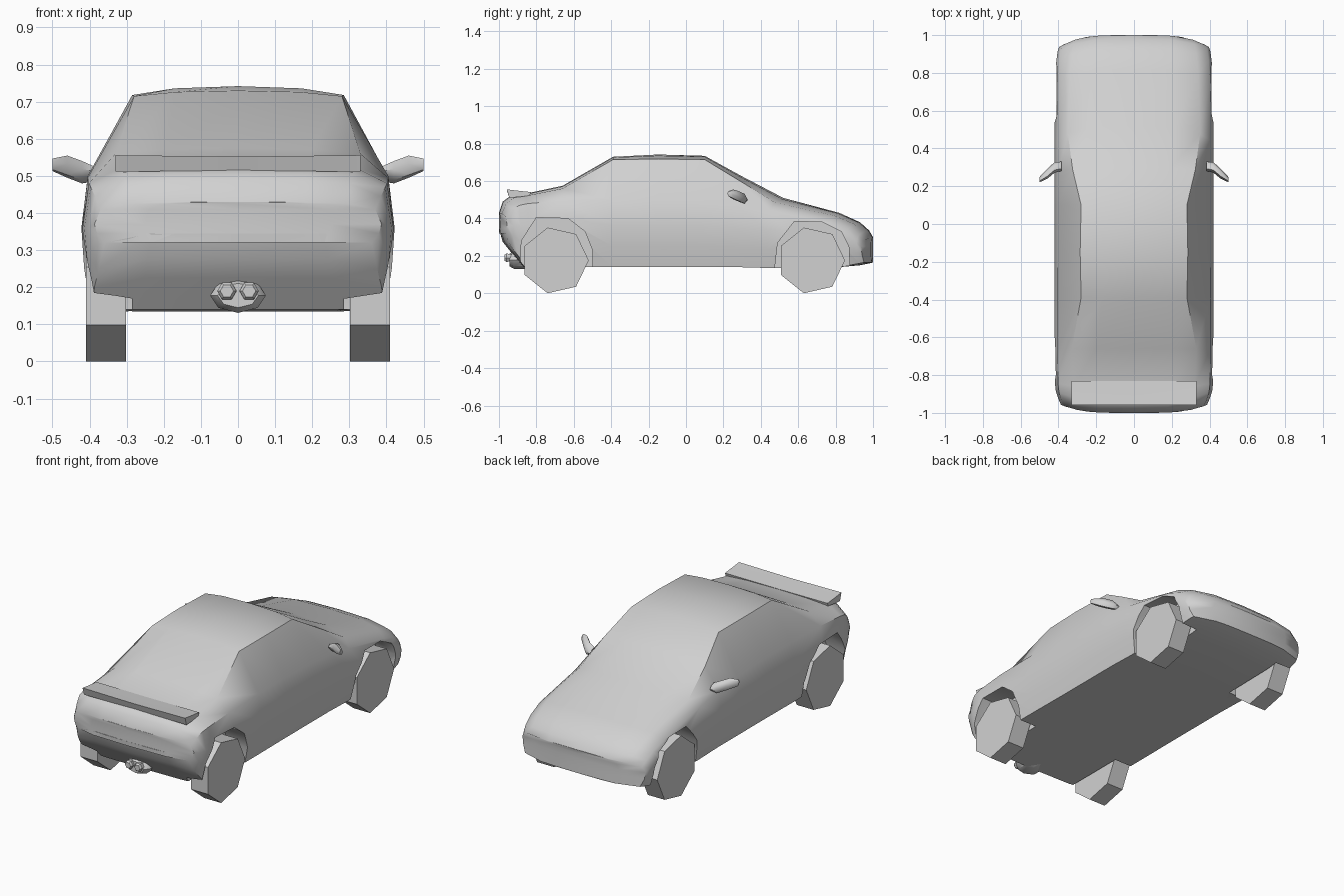
import bpy
import bmesh
from math import cos, sin, pi, radians
from mathutils import Vector

old_cube = bpy.data.objects.get("Cube")
if old_cube:
    bpy.data.objects.remove(old_cube, do_unlink=True)

grey = bpy.data.materials.new("plain grey")
grey.use_nodes = True
grey.diffuse_color = (0.64, 0.64, 0.64, 1)
grey.node_tree.nodes["Principled BSDF"].inputs["Base Color"].default_value = grey.diffuse_color


def finish(name, bm):
    """Clean a bmesh and turn it into an object."""
    bmesh.ops.remove_doubles(bm, verts=bm.verts, dist=0.0005)
    bmesh.ops.recalc_face_normals(bm, faces=bm.faces)
    mesh = bpy.data.meshes.new(name)
    bm.to_mesh(mesh)
    bm.free()
    mesh.materials.append(grey)
    obj = bpy.data.objects.new(name, mesh)
    bpy.context.collection.objects.link(obj)
    return obj


def select_only(obj):
    bpy.ops.object.select_all(action='DESELECT')
    obj.select_set(True)
    bpy.context.view_layer.objects.active = obj


def smooth(obj, angle):
    select_only(obj)
    bpy.ops.object.shade_smooth_by_angle(angle=radians(angle))


def bridge(bm, rings):
    """Join successive closed rings of points with quads."""
    loops = [[bm.verts.new(p) for p in ring] for ring in rings]
    for a, b in zip(loops, loops[1:]):
        for i in range(len(a)):
            j = (i + 1) % len(a)
            bm.faces.new((a[i], a[j], b[j], b[i]))
    return loops


def loft(name, rings):
    """Capped loft through rings."""
    bm = bmesh.new()
    loops = bridge(bm, rings)
    bm.faces.new(loops[0])
    bm.faces.new(loops[-1])
    return finish(name, bm)


def ring_y(x, y, z, rx, rz, sides):
    """Upright ellipse of points facing along y."""
    return [(x + rx * cos(2 * pi * i / sides), y, z + rz * sin(2 * pi * i / sides))
            for i in range(sides)]


# Body stations: y, plan bend, top z, roof edge x z, shoulder x z, waist z, bottom z
stations = [
    (-1.0, .06, .43, .30, .425, .37, .41, .37, .32),
    (-.98, .07, .49, .30, .48, .385, .445, .36, .25),
    (-.94, .06, .52, .31, .51, .397, .47, .36, .2),
    (-.87, .03, .53, .32, .52, .402, .48, .36, .14),
    (-.66, 0, .575, .33, .56, .405, .495, .36, .14),
    (-.39, 0, .73, .28, .715, .405, .5, .36, .14),
    (-.15, 0, .742, .285, .718, .403, .5, .36, .14),
    (.1, 0, .735, .28, .715, .403, .49, .36, .14),
    (.3, -.03, .625, .325, .6, .403, .475, .35, .14),
    (.52, -.09, .51, .35, .485, .403, .445, .34, .135),
    (.82, -.06, .43, .34, .415, .403, .38, .32, .14),
    (.93, -.08, .38, .33, .37, .395, .345, .3, .15),
    (.98, -.08, .335, .32, .33, .388, .31, .27, .16),
    (1.0, -.08, .3, .31, .295, .38, .28, .25, .165),
]


def bent(x, y, z, bend):
    return Vector((x, y + bend * (abs(x) / .42) ** 4, z))


def half_section(s):
    y, bend, top, xr, zr, xs, zs, zw, zb = s
    zc = zb + (.025 if y < -.9 else 0)
    xw, xb = xs + .017, xs - .01
    pts = [(0, top), (.6 * xr, top - .25 * (top - zr)), (xr, zr), (xs, zs), (xw, zw),
           ((xw + xb) / 2 + .006, (zw + zb) / 2), (xb, zb), (.65 * xb, zc), (0, zc)]
    return [bent(x, y, z, bend) for x, z in pts]


def body_ring(s):
    half = half_section(s)
    return half + [Vector((-p.x, p.y, p.z)) for p in reversed(half[1:-1])]


bm = bmesh.new()
bridge(bm, [body_ring(s) for s in stations])
# Curved nose and tail panels
for s in (stations[0], stations[-1]):
    grid = [[bm.verts.new(bent(p.x * f, s[0], p.z, s[1])) for f in (-1, -.65, 0, .65, 1)]
            for p in half_section(s)]
    for r0, r1 in zip(grid, grid[1:]):
        for i in range(4):
            bm.faces.new((r0[i], r0[i + 1], r1[i + 1], r1[i]))
body = finish("car_body", bm)

# Wheel arches cut into the sides
arches = {
    "rear": [(-.89, .05), (-.88, .28), (-.8, .405), (-.63, .4), (-.54, .33), (-.5, .23), (-.5, .05)],
    "front": [(.465, .05), (.49, .27), (.58, .385), (.73, .38), (.83, .33), (.87, .25), (.88, .05)],
}
for end, outline in arches.items():
    for side in (-1, 1):
        cutter = loft(end + "_arch_cutter",
                      [[(side * x, y, z) for y, z in outline] for x in (.285, .6)])
        cutter.hide_render = True
        cut = body.modifiers.new("arch", 'BOOLEAN')
        cut.operation = 'DIFFERENCE'
        cut.solver = 'EXACT'
        cut.object = cutter
        select_only(body)
        bpy.ops.object.modifier_apply(modifier=cut.name)
        bpy.data.objects.remove(cutter, do_unlink=True)
smooth(body, 42)

# Seven-sided wheels and door mirrors
for side, label in ((1, "left"), (-1, "right")):
    for end, yc in (("front", .67), ("rear", -.7)):
        loft(f"{end}_{label}_wheel",
             [[(side * x, yc + .18 * cos(2 * pi * i / 7), .176 + .18 * sin(2 * pi * i / 7))
               for i in range(7)] for x in (.302, .41)])
    # Each ring: x, y centre, z centre, half depth, half height
    mirror_rings = [(.385, .305, .505, .025, .018), (.42, .3, .51, .028, .03),
                    (.46, .265, .525, .026, .03), (.5, .235, .53, .014, .017)]
    mirror = loft(label + "_mirror",
                  [[(side * x, y + ry * cos(pi * i / 3), z + rz * sin(pi * i / 3) - .3 * ry * cos(pi * i / 3))
                    for i in range(6)] for x, y, z, ry, rz in mirror_rings])
    smooth(mirror, 50)

# Rear spoiler with slightly flared ends
wing = [(-.958, .552), (-.9, .546), (-.83, .54), (-.835, .525), (-.89, .518), (-.945, .515)]
wing_rings = []
for x in (-.33, -.322, 0, .322, .33):
    flare = 1.2 if abs(x) > .1 else 1
    wing_rings.append([(x, y, .533 + (z - .533) * flare) for y, z in wing])
smooth(loft("rear_spoiler", wing_rings), 40)

# Exhaust box and twin tailpipes
box_profile = [(-.945, .055, .033), (-.92, .075, .047), (-.86, .075, .047),
               (-.8, .055, .038), (-.76, .02, .015)]
smooth(loft("exhaust_box", [ring_y(0, y, .178, rx, rz, 8) for y, rx, rz in box_profile]), 40)
for side, label in ((1, "left"), (-1, "right")):
    pipe = [(-.97, .018), (-.96, .026), (-.92, .02)]
    smooth(loft(label + "_tailpipe", [ring_y(side * .03, y, .19, r, r, 6) for y, r in pipe]), 40)
